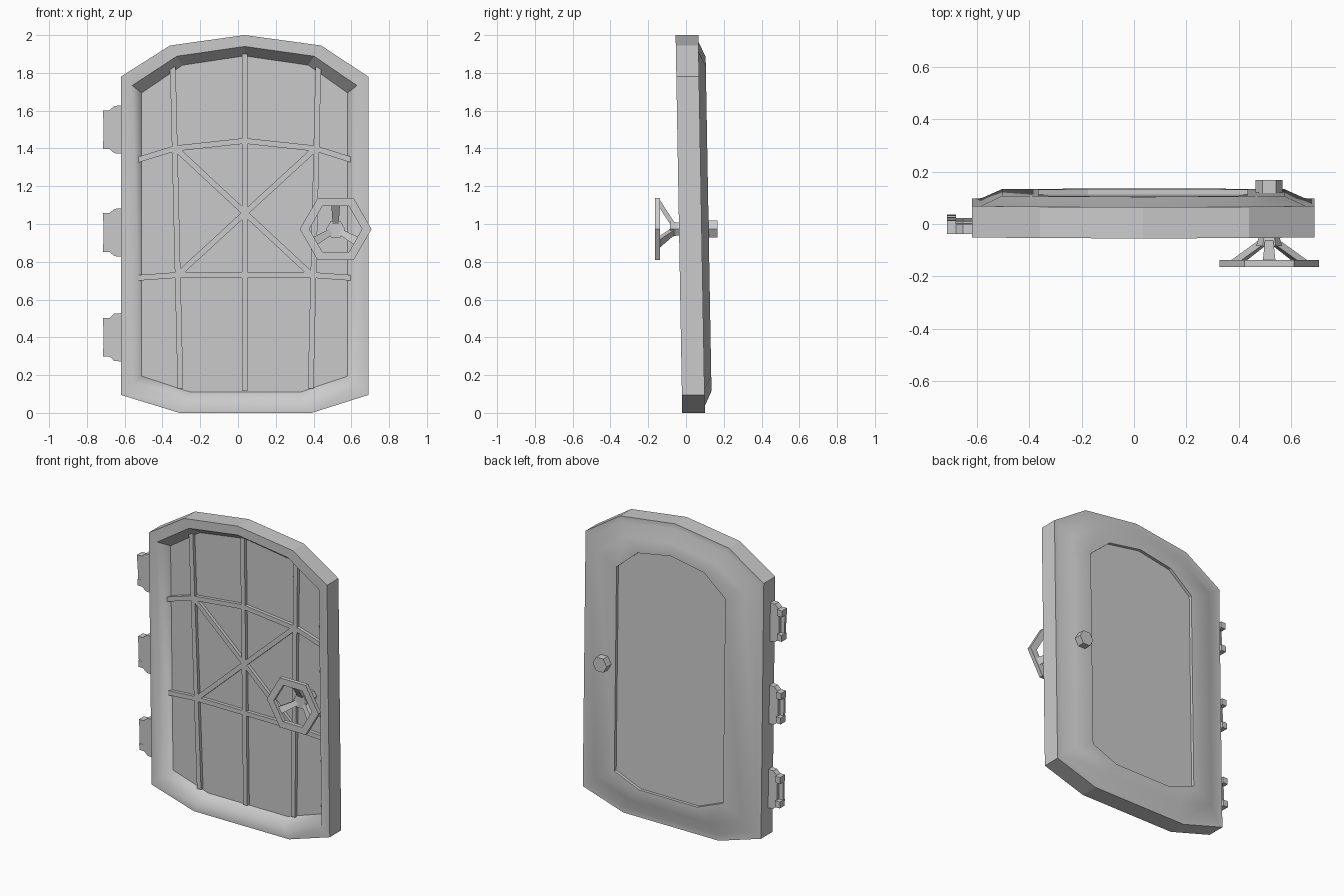
import bpy, bmesh, math
from mathutils import Vector

cube = bpy.data.objects.get("Cube")
if cube:
    bpy.data.objects.remove(cube)

grey = bpy.data.materials.new("plain_grey_metal")
grey.use_nodes = True
COLOUR = (0.6, 0.6, 0.6, 1)
grey.diffuse_color = COLOUR
grey.node_tree.nodes["Principled BSDF"].inputs["Base Color"].default_value = COLOUR


def lean(p):
    # the door leans slightly towards the front at the top
    return Vector((p[0], p[1] - 0.0175 * p[2], p[2]))


def finish(bm, name):
    bmesh.ops.recalc_face_normals(bm, faces=bm.faces)
    mesh = bpy.data.meshes.new(name)
    bm.to_mesh(mesh)
    bm.free()
    mesh.materials.append(grey)
    obj = bpy.data.objects.new(name, mesh)
    bpy.context.collection.objects.link(obj)
    return obj


def loft(bm, rings, cap=True, closed=False):
    loops = [[bm.verts.new(p) for p in ring] for ring in rings]
    pairs = list(zip(loops, loops[1:]))
    if closed:
        pairs.append((loops[-1], loops[0]))
    n = len(loops[0])
    for a, b in pairs:
        for i in range(n):
            j = (i + 1) % n
            bm.faces.new((a[i], a[j], b[j], b[i]))
    if cap and not closed:
        bm.faces.new(loops[0])
        bm.faces.new(loops[-1])


# Door leaf: nested outlines from the front floor, round the rim, to the back panel
CX = 0.035
OUTLINE = [(-0.62, 1.78), (-0.36, 1.945), (CX, 2.0), (0.44, 1.945), (0.69, 1.78),
           (0.69, 0.095), (0.39, 0), (-0.31, 0), (-0.62, 0.095)]


def outline(sx, sz, y):
    return [lean((CX + (x - CX) * sx, y, 1 + (z - 1) * sz)) for x, z in OUTLINE]


def inset(d, y):
    return outline(1 - d / 0.655, 1 - d, y)


bm = bmesh.new()
loft(bm, [inset(0.11, 0.05), inset(0.06, -0.02), inset(0, -0.02), inset(0, 0.10),
          inset(0.035, 0.10), inset(0.115, 0.137),
          outline(0.61, 0.8, 0.137), outline(0.61, 0.8, 0.117)])
door = finish(bm, "door_leaf")
bpy.ops.object.select_all(action='DESELECT')
door.select_set(True)
bpy.context.view_layer.objects.active = door
bpy.ops.object.shade_smooth_by_angle(angle=math.radians(60))
for f in door.data.polygons:
    side = abs(f.normal.y) < 0.1
    top_lip = f.normal.y < -0.1 and f.normal.z < -0.4
    if side or top_lip or len(f.vertices) > 4:
        f.use_smooth = False

# Stiffening ribs on the front floor
bm = bmesh.new()


def rib(a, b, w=0.03):
    a, b = Vector(a), Vector(b)
    n = (b - a).orthogonal().normalized() * w / 2
    corners = [a - n, b - n, b + n, a + n]
    loft(bm, [[lean((c.x, y, c.y)) for c in corners] for y in (0.028, 0.055)])


paths = [[(-0.345, 1.83), (-0.305, 0.13)],
         [(CX, 1.9), (CX, 0.115)],
         [(0.425, 1.83), (0.385, 0.13)],
         [(-0.53, 1.34), (-0.335, 1.4), (CX, 1.44), (0.41, 1.4), (0.6, 1.34)],
         [(-0.53, 0.715), (-0.32, 0.73), (0.39, 0.73), (0.6, 0.715)],
         [(-0.33, 1.4), (0.39, 0.73)],
         [(0.41, 1.4), (-0.32, 0.73)]]
for path in paths:
    for a, b in zip(path, path[1:]):
        rib(a, b)
finish(bm, "front_ribs")

# Handwheel
WX, WZ = 0.517, 0.973


def hexagon(r, y):
    return [(WX + r * math.cos(k * math.pi / 3), y, WZ + r * math.sin(k * math.pi / 3))
            for k in range(6)]


bm = bmesh.new()
loft(bm, [hexagon(0.19, -0.165), hexagon(0.19, -0.138),
          hexagon(0.14, -0.138), hexagon(0.14, -0.165)], closed=True)
finish(bm, "wheel_rim")

bm = bmesh.new()
loft(bm, [hexagon(0.05, -0.085), hexagon(0.04, -0.05), hexagon(0.04, 0.1),
          hexagon(0.052, 0.1), hexagon(0.052, 0.168)])
finish(bm, "wheel_axle_and_nut")

bm = bmesh.new()
for deg in (90, 210, 330):
    t = math.radians(deg)
    out = Vector((math.cos(t), 0, math.sin(t)))
    across = Vector((-math.sin(t), 0, math.cos(t)))
    rings = []
    for r, y, w in ((0.03, -0.072, 0.016), (0.15, -0.15, 0.024)):
        c = Vector((WX, y, WZ)) + out * r
        thick = Vector((0, 0.011, 0)) + out * 0.005
        rings.append([c - across * w - thick, c + across * w - thick,
                      c + across * w + thick, c - across * w + thick])
    loft(bm, rings)
finish(bm, "wheel_spokes")

# Hinges: notched plate, raised lugs at the outer end and a thin pin between them
HALF = [(-0.615, 0.128), (-0.655, 0.125), (-0.68, 0.102), (-0.715, 0.102),
        (-0.715, 0.06), (-0.685, 0.06)]
PLATE = HALF + [(x, -z) for x, z in reversed(HALF)]


def block(bm, x0, x1, y0, y1, z0, z1):
    loft(bm, [[lean((x, y, z)) for x, z in ((x0, z0), (x1, z0), (x1, z1), (x0, z1))]
              for y in (y0, y1)])


for label, z in (("upper", 1.5), ("middle", 0.955), ("lower", 0.4)):
    bm = bmesh.new()
    loft(bm, [[lean((px, y, z + pz)) for px, pz in PLATE] for y in (-0.01, 0.028)])
    for s in (-1, 1):
        block(bm, -0.715, -0.68, 0.02, 0.042, z + s * 0.06, z + s * 0.102)
    block(bm, -0.713, -0.684, -0.008, 0.008, z - 0.061, z + 0.061)
    finish(bm, label + "_hinge")
